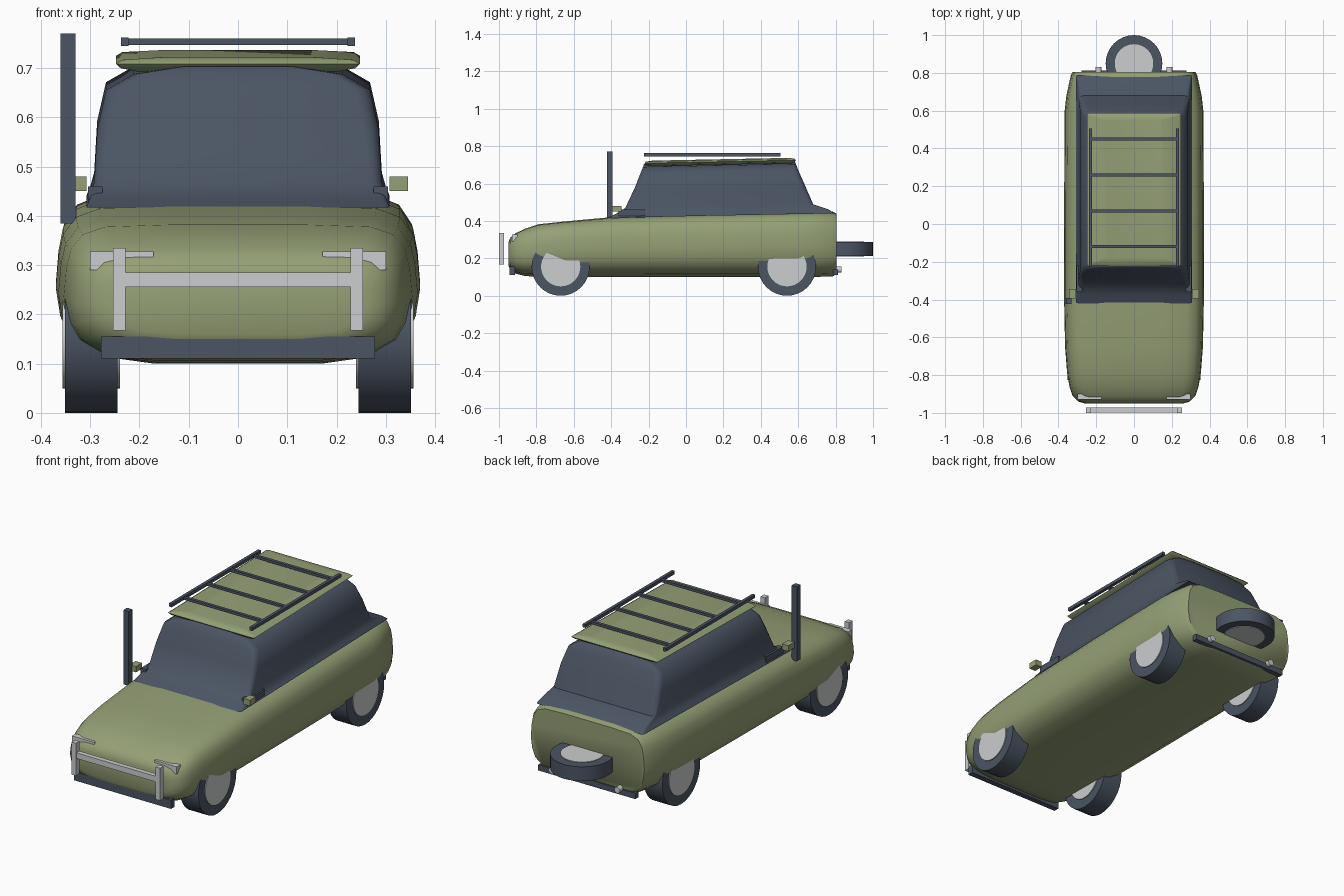
import bpy, bmesh, math
from mathutils import Matrix

if "Cube" in bpy.data.objects:
    bpy.data.objects.remove(bpy.data.objects["Cube"])


def material(name, rgb):
    m = bpy.data.materials.new(name)
    m.diffuse_color = (*rgb, 1)
    m.use_nodes = True
    m.node_tree.nodes["Principled BSDF"].inputs["Base Color"].default_value = m.diffuse_color
    return m


GREEN = material("olive green", (0.30, 0.35, 0.18))
DARK = material("dark slate", (0.07, 0.09, 0.125))
GREY = material("light grey", (0.60, 0.61, 0.62))


def finish(bm, name, mat, smooth=None):
    bmesh.ops.recalc_face_normals(bm, faces=bm.faces[:])
    me = bpy.data.meshes.new(name)
    bm.to_mesh(me)
    bm.free()
    ob = bpy.data.objects.new(name, me)
    bpy.context.collection.objects.link(ob)
    me.materials.append(mat)
    if smooth:
        bpy.ops.object.select_all(action='DESELECT')
        ob.select_set(True)
        bpy.context.view_layer.objects.active = ob
        bpy.ops.object.shade_smooth_by_angle(angle=math.radians(smooth))
    return ob


def loft(name, mat, rings, smooth):
    bm = bmesh.new()
    vs = [[bm.verts.new(p) for p in r] for r in rings]
    n = len(rings[0])
    for a, b in zip(vs, vs[1:]):
        for i in range(n):
            j = (i + 1) % n
            bm.faces.new((a[i], a[j], b[j], b[i]))
    bm.faces.new(vs[0])
    bm.faces.new(vs[-1])
    return finish(bm, name, mat, smooth)


def box(name, mat, x0, x1, y0, y1, z0, z1):
    bm = bmesh.new()
    bmesh.ops.create_cube(bm, size=1)
    for v in bm.verts:
        v.co = ((x0 + x1) / 2 + v.co.x * (x1 - x0),
                (y0 + y1) / 2 + v.co.y * (y1 - y0),
                (z0 + z1) / 2 + v.co.z * (z1 - z0))
    return finish(bm, name, mat)


def pair(name, mat, x0, x1, *rest):
    box("right_" + name, mat, x0, x1, *rest)
    box("left_" + name, mat, -x1, -x0, *rest)


def cylinder(name, mat, center, r, depth, axis, seg=32):
    bm = bmesh.new()
    rot = {'X': Matrix.Rotation(math.pi / 2, 4, 'Y'),
           'Y': Matrix.Rotation(math.pi / 2, 4, 'X'),
           'Z': Matrix.Identity(4)}[axis]
    bmesh.ops.create_cone(bm, cap_ends=True, segments=seg, radius1=r, radius2=r,
                          depth=depth, matrix=Matrix.Translation(center) @ rot)
    return finish(bm, name, mat, 40)


# Body: one rounded cross-section scaled along the length
half = [(0.46, 0), (0.76, 0.05), (0.92, 0.17), (0.975, 0.3), (1, 0.48),
        (0.985, 0.68), (0.96, 0.82), (0.89, 0.93), (0.76, 0.985), (0.4, 1)]
section = half + [(-u, v) for u, v in reversed(half)]
stations = [  # y, half width, bottom, top
    (-0.95, 0.26, 0.16, 0.285), (-0.94, 0.295, 0.14, 0.31),
    (-0.91, 0.325, 0.118, 0.335), (-0.86, 0.342, 0.105, 0.358),
    (-0.79, 0.354, 0.102, 0.382), (-0.65, 0.365, 0.1, 0.397),
    (-0.4, 0.37, 0.1, 0.42), (0.1, 0.37, 0.1, 0.437),
    (0.6, 0.367, 0.1, 0.447), (0.68, 0.358, 0.1, 0.449),
    (0.785, 0.335, 0.104, 0.449), (0.805, 0.325, 0.115, 0.44)]
loft("body", GREEN, [[(u * w, y, b + v * (t - b)) for u, v in section]
                     for y, w, b, t in stations], 60)


# Cabin: rounded rectangles stacked upward, leaning slightly with the body
def rounded_rect(w, y0, y1, z, r, tilt=0.02):
    pts = []
    for k, (cx, cy) in enumerate([(w - r, y1 - r), (-w + r, y1 - r),
                                  (-w + r, y0 + r), (w - r, y0 + r)]):
        for i in range(4):
            a = math.pi / 2 * (k + i / 3)
            x, y = cx + r * math.cos(a), cy + r * math.sin(a)
            pts.append((x, y, z + tilt * y))
    return pts


cabin = [  # z, front, back, half width, corner radius
    (0.425, -0.42, 0.79, 0.308, 0.012), (0.445, -0.375, 0.765, 0.300, 0.015),
    (0.475, -0.325, 0.68, 0.292, 0.025), (0.58, -0.275, 0.635, 0.286, 0.03),
    (0.66, -0.243, 0.60, 0.268, 0.03), (0.692, -0.23, 0.588, 0.212, 0.02),
    (0.708, -0.225, 0.58, 0.11, 0.01)]
loft("cabin_glass", DARK, [rounded_rect(w, f, b, z, r)
                           for z, f, b, w, r in cabin], 45)

# Roof panel with thin bevelled rim
roof = [(0.697, -0.20, 0.565, 0.205), (0.704, -0.215, 0.58, 0.238),
        (0.713, -0.222, 0.588, 0.248), (0.721, -0.215, 0.58, 0.235),
        (0.726, -0.18, 0.55, 0.15)]
loft("roof_panel", GREEN, [rounded_rect(w, f, b, z, 0.006)
                           for z, f, b, w in roof], 45)

# Roof rack
pair("rack_rail", DARK, 0.222, 0.238, -0.225, 0.505, 0.745, 0.762)
for i, y in enumerate((-0.12, 0.07, 0.26, 0.45)):
    box(f"rack_bar_{i + 1}", DARK, -0.23, 0.23, y - 0.008, y + 0.008, 0.747, 0.76)

# Snorkel, mirrors and mirror mounts
box("snorkel", DARK, -0.36, -0.33, -0.423, -0.393, 0.385, 0.77)
pair("mirror", GREEN, 0.308, 0.345, -0.395, -0.345, 0.45, 0.48)
pair("mirror_mount", DARK, 0.275, 0.305, -0.36, -0.22, 0.418, 0.46)

# Road wheels
for side, sx in (("right", 1), ("left", -1)):
    for end, y in (("front", -0.67), ("rear", 0.54)):
        c = (sx * 0.298, y, 0.155)
        cylinder(f"{end}_{side}_tyre", DARK, c, 0.155, 0.106, 'X')
        cylinder(f"{end}_{side}_hub", GREY, c, 0.105, 0.116, 'X')

# Spare wheel lying flat at the back
cylinder("spare_tyre", DARK, (0, 0.85, 0.25), 0.15, 0.074, 'Z')
cylinder("spare_hub", GREY, (0, 0.85, 0.25), 0.102, 0.08, 'Z')

# Bumpers
box("front_bumper", DARK, -0.278, 0.278, -0.945, -0.915, 0.11, 0.155)
box("rear_bumper", DARK, -0.278, 0.278, 0.785, 0.812, 0.11, 0.14)

# Headlights and bull bar
pair("headlight", GREY, 0.172, 0.30, -0.93, -0.9, 0.29, 0.328)
pair("bull_bar_post", GREY, 0.228, 0.254, -1.0, -0.972, 0.167, 0.335)
box("bull_bar_rail", GREY, -0.242, 0.242, -0.997, -0.972, 0.256, 0.285)

# Exhaust tips
for side, sx in (("right", 1), ("left", -1)):
    cylinder(f"{side}_exhaust_tip", GREY, (sx * 0.188, 0.805, 0.14),
             0.016, 0.055, 'Y', 16)
